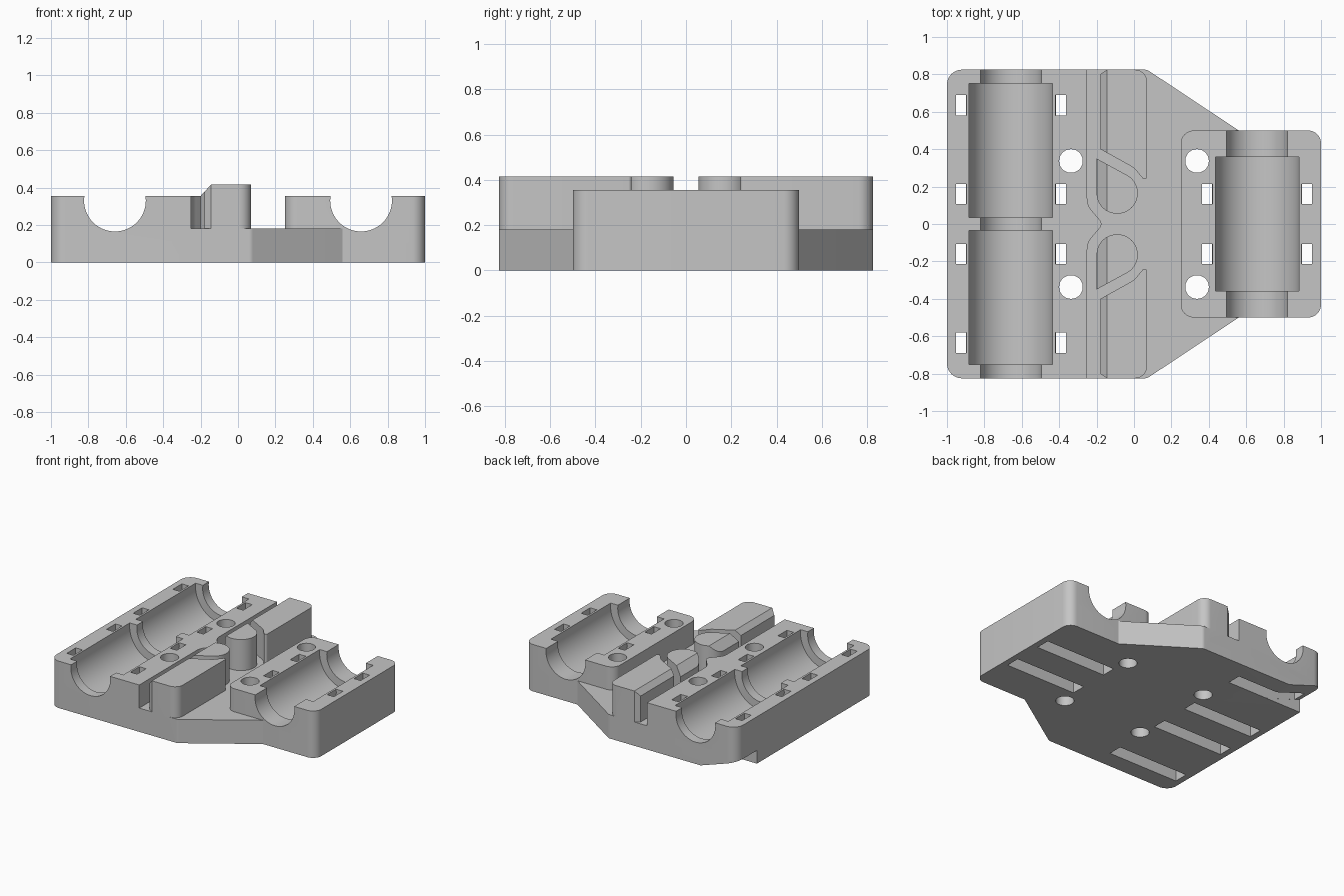
import bpy, bmesh, math
from mathutils import Vector

cube = bpy.data.objects.get("Cube")
if cube:
    bpy.data.objects.remove(cube, do_unlink=True)

grey = bpy.data.materials.new("light grey plastic")
grey.use_nodes = True
colour = (0.56, 0.56, 0.56, 1)
grey.diffuse_color = colour
grey.node_tree.nodes["Principled BSDF"].inputs["Base Color"].default_value = colour


def rounded(corners, steps=10):
    """Outline with a fillet at every (x, y, radius) corner."""
    out = []
    for i, (x, y, r) in enumerate(corners):
        p = Vector((x, y))
        if r == 0:
            out.append(p)
            continue
        u = (Vector(corners[i - 1][:2]) - p).normalized()
        v = (Vector(corners[(i + 1) % len(corners)][:2]) - p).normalized()
        half = u.angle(v) / 2
        centre = p + (u + v).normalized() * r / math.sin(half)
        a = p + u * r / math.tan(half) - centre
        b = p + v * r / math.tan(half) - centre
        out += [centre + a.slerp(b, k / steps).normalized() * r for k in range(steps + 1)]
    return out


def circle(x, y, r, n=72):
    return [(x + r * math.cos(math.tau * k / n), y + r * math.sin(math.tau * k / n))
            for k in range(n)]


def rect(x0, y0, x1, y1):
    return [(x0, y0), (x1, y0), (x1, y1), (x0, y1)]


def prism(name, outline, lo, hi, axis="z"):
    """Extrude an outline along z, or an (x, z) profile along y."""
    bm = bmesh.new()
    place = (lambda p: (p[0], p[1], lo)) if axis == "z" else (lambda p: (p[0], lo, p[1]))
    face = bm.faces.new([bm.verts.new(place(p)) for p in outline])
    geom = bmesh.ops.extrude_face_region(bm, geom=[face])["geom"]
    step = Vector((0, 0, hi - lo)) if axis == "z" else Vector((0, hi - lo, 0))
    bmesh.ops.translate(bm, vec=step, verts=[g for g in geom if isinstance(g, bmesh.types.BMVert)])
    bmesh.ops.recalc_face_normals(bm, faces=bm.faces)
    mesh = bpy.data.meshes.new(name)
    bm.to_mesh(mesh)
    bm.free()
    mesh.materials.append(grey)
    obj = bpy.data.objects.new(name, mesh)
    bpy.context.collection.objects.link(obj)
    return obj


def combine(target, tool, operation):
    mod = target.modifiers.new("combine", "BOOLEAN")
    mod.operation, mod.solver, mod.object = operation, "EXACT", tool
    bpy.context.view_layer.objects.active = target
    bpy.ops.object.modifier_apply(modifier=mod.name)
    bpy.data.objects.remove(tool, do_unlink=True)


def flip(corners, s):
    return [(x, y * s, r) for x, y, r in corners]


FLOOR, DECK, TOP = 0.18, 0.355, 0.415
ROD_X, ROD_Z = 0.658, 0.33

# Base plate
half = [(-1, 0.825, 0.08), (0.07, 0.825, 0.04), (0.56, 0.5, 0), (1, 0.5, 0.07)]
carriage = prism("carriage", rounded(half + flip(half[::-1], -1)), 0, FLOOR)

# Raised block for the two bearings, with a rounded nose between the belt paths
half = [(-1, 0.825, 0.08), (-0.25, 0.825, 0), (-0.25, 0.1, 0.1)]
outline = half + [(-0.165, 0, 0.03)] + flip(half[::-1], -1)
combine(carriage, prism("double_block", rounded(outline), 0.1, DECK), "UNION")

# Raised block for the single bearing
half = [(0.25, 0.5, 0.07), (1, 0.5, 0.07)]
combine(carriage, prism("single_block", rounded(half + flip(half[::-1], -1)), 0.1, DECK), "UNION")

# Belt clamps and teardrop belt posts
clamp = [(-0.18, 0.8, 0), (-0.145, 0.825, 0), (0.07, 0.825, 0.065), (0.07, 0.24, 0.015),
         (0.05, 0.24, 0.01), (0, 0.3, 0.08), (-0.18, 0.4, 0)]
post = [(-0.2, 0.35, 0), (-0.2, 0.055, 0.109), (0.02, 0.055, 0.109), (0.02, 0.23, 0.109)]
for s in (1, -1):
    combine(carriage, prism("belt_clamp", rounded(flip(clamp, s)), 0.1, TOP), "UNION")
    combine(carriage, prism("belt_post", rounded(flip(post, s)), 0.1, TOP), "UNION")

# Bevel along the belt entry
bevel = [(-0.22, 0.356), (-0.199, 0.356), (-0.14, 0.42), (-0.22, 0.42)]
combine(carriage, prism("entry_bevel", bevel, -0.9, 0.9, "y"), "DIFFERENCE")

# Tie slots that wrap under each bearing seat
for x, centres in ((-ROD_X, (-0.635, -0.16, 0.16, 0.635)), (ROD_X, (-0.16, 0.16))):
    for y in centres:
        slot = prism("tie_slot", rect(x - 0.295, y - 0.054, x + 0.295, y + 0.054), -0.1, 0.45)
        combine(slot, prism("slot_core", circle(x, ROD_Z, 0.24), y - 0.2, y + 0.2, "y"), "DIFFERENCE")
        combine(carriage, slot, "DIFFERENCE")

# Rod channels and wider bearing seats
for x, y0, y1, r in ((-ROD_X, -0.9, 0.9, 0.165), (ROD_X, -0.9, 0.9, 0.165),
                     (-ROD_X, 0.036, 0.752, 0.225), (-ROD_X, -0.752, -0.036, 0.225),
                     (ROD_X, -0.358, 0.358, 0.225)):
    combine(carriage, prism("bearing_seat", circle(x, ROD_Z, r), y0, y1, "y"), "DIFFERENCE")

# Mounting holes
for x in (-0.337, 0.337):
    for y in (-0.337, 0.337):
        combine(carriage, prism("screw_hole", circle(x, y, 0.063, 40), -0.1, 0.5), "DIFFERENCE")

# Sloped relief under one back corner
relief = [(-0.7, 0), (-1.1, 0.133), (-1.1, -0.1), (-0.7, -0.1)]
combine(carriage, prism("corner_relief", relief, 0.58, 0.9, "y"), "DIFFERENCE")

# Smooth the curved walls, keep the edges sharp
bpy.ops.object.select_all(action="DESELECT")
carriage.select_set(True)
bpy.context.view_layer.objects.active = carriage
bpy.ops.object.shade_smooth_by_angle(angle=math.radians(25))
